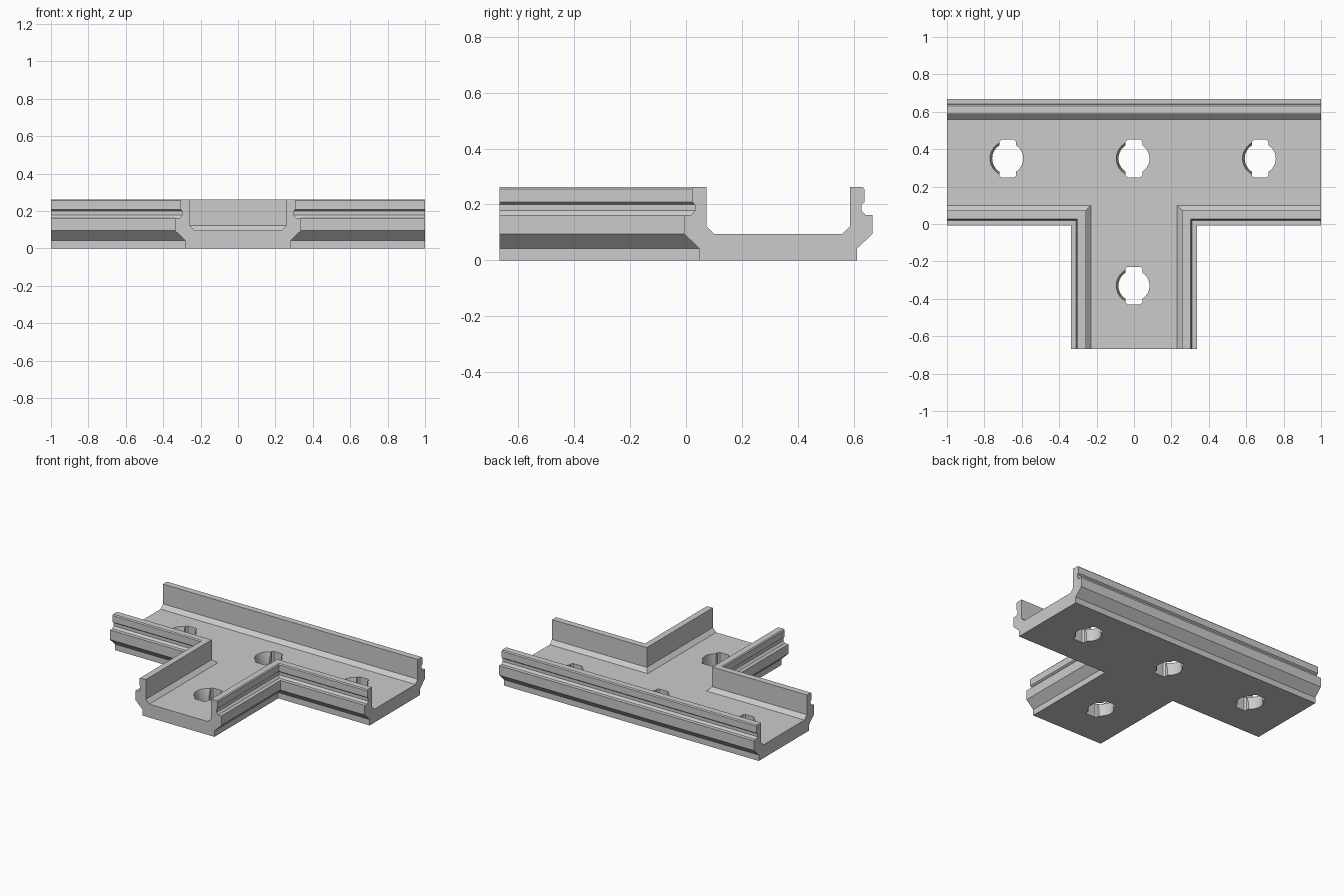
import bpy, bmesh, math

cube = bpy.data.objects.get("Cube")
if cube:
    bpy.data.objects.remove(cube, do_unlink=True)

grey = bpy.data.materials.new("plain grey")
grey.use_nodes = True
colour = (0.6, 0.6, 0.6, 1)
grey.diffuse_color = colour
grey.node_tree.nodes["Principled BSDF"].inputs["Base Color"].default_value = colour


def finish(name, bm):
    bmesh.ops.recalc_face_normals(bm, faces=bm.faces[:])
    mesh = bpy.data.meshes.new(name)
    bm.to_mesh(mesh)
    bm.free()
    mesh.materials.append(grey)
    obj = bpy.data.objects.new(name, mesh)
    bpy.context.scene.collection.objects.link(obj)
    return obj


# Wall profile: distance from the channel's centre line, height
PROFILE = [(0.23, 0.095), (0.257, 0.122), (0.257, 0.262), (0.302, 0.262),
           (0.308, 0.255), (0.308, 0.208), (0.298, 0.2), (0.298, 0.178),
           (0.311, 0.163), (0.337, 0.163), (0.337, 0.095), (0.282, 0.042),
           (0.282, 0)]
MID, END = 0.33, 0.667

# Tee-shaped channel: the profile is placed at each corner of the outline
CORNERS = [lambda d: (1, MID - d), lambda d: (d, MID - d), lambda d: (d, -END),
           lambda d: (-d, -END), lambda d: (-d, MID - d), lambda d: (-1, MID - d),
           lambda d: (-1, MID + d), lambda d: (1, MID + d)]
OPEN_ENDS = (2, 5, 7)
bm = bmesh.new()
rings = [[bm.verts.new((*corner(d), z)) for d, z in PROFILE] for corner in CORNERS]
for i, ring in enumerate(rings):
    following = rings[(i + 1) % len(rings)]
    if i in OPEN_ENDS:
        bm.faces.new(ring + following[::-1])
    else:
        for k in range(len(PROFILE) - 1):
            bm.faces.new((ring[k], ring[k + 1], following[k + 1], following[k]))
bm.faces.new([r[0] for r in rings])
bm.faces.new([r[-1] for r in rings])
channel = finish("tee_channel", bm)

# Keyhole cutters: round hole with two slots, flared on one side
SLOT, RADIUS, STEPS = 0.045, 0.083, 14


def outline(flare):
    points = []
    for side, radius in ((1, RADIUS), (-1, flare)):
        limit = math.acos(SLOT / radius)
        for k in range(STEPS + 1):
            a = limit * (2 * k / STEPS - 1)
            points.append((side * radius * math.cos(a), side * radius * math.sin(a)))
        points += [(side * SLOT, side * 0.09), (side * 0.034, side * 0.101),
                   (-side * 0.034, side * 0.101), (-side * SLOT, side * 0.09)]
    return points


bm = bmesh.new()
for cx, cy in ((-0.675, 0.35), (0, 0.35), (0.675, 0.35), (0, -0.33)):
    levels = [[bm.verts.new((cx + x, cy + y, z)) for x, y in outline(r)]
              for z, r in ((-0.05, RADIUS), (0.045, RADIUS), (0.11, 0.0985))]
    bm.faces.new(levels[0][::-1])
    bm.faces.new(levels[-1])
    for low, high in zip(levels, levels[1:]):
        for k in range(len(low)):
            n = (k + 1) % len(low)
            bm.faces.new((low[k], low[n], high[n], high[k]))
cutter = finish("keyhole_cutter", bm)
cutter.hide_render = True
cutter.hide_set(True)

cut = channel.modifiers.new("keyholes", "BOOLEAN")
cut.operation = "DIFFERENCE"
cut.solver = "EXACT"
cut.object = cutter

# Smooth hole walls, sharp edges elsewhere
bpy.ops.object.select_all(action="DESELECT")
bpy.context.view_layer.objects.active = channel
channel.select_set(True)
bpy.ops.object.modifier_apply(modifier=cut.name)
bpy.ops.object.shade_smooth_by_angle(angle=math.radians(20))
bpy.data.objects.remove(cutter, do_unlink=True)
